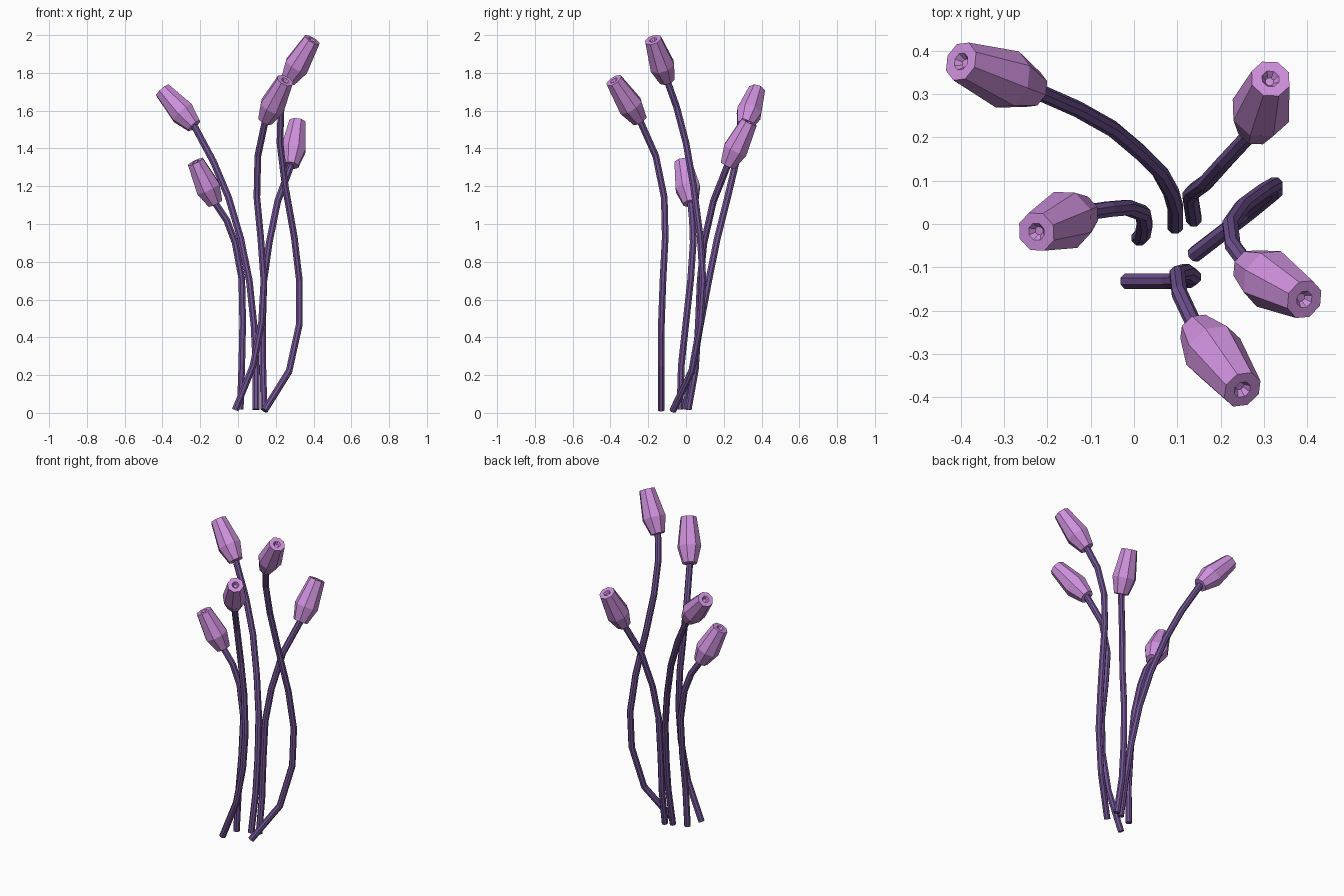
import bpy, bmesh, math
from mathutils import Vector

SIDES = 8
STEM_R = 0.019


def material(name, color):
    m = bpy.data.materials.new(name)
    m.diffuse_color = color
    return m


stem_mat = material("stem_purple", (0.17, 0.09, 0.30, 1))
bud_mat = material("bud_pink", (0.62, 0.28, 0.72, 1))


def loft(name, rings, mat):
    """Skin a list of (centre, direction, radius) rings and cap both ends."""
    bm = bmesh.new()
    loops = []
    for c, d, r in rings:
        q = Vector((0, 0, 1)).rotation_difference(d)
        loops.append([bm.verts.new(c + q @ Vector((
            r * math.cos(2 * math.pi * (i + 0.5) / SIDES),
            r * math.sin(2 * math.pi * (i + 0.5) / SIDES), 0)))
            for i in range(SIDES)])
    for a, b in zip(loops, loops[1:]):
        for i in range(SIDES):
            j = (i + 1) % SIDES
            bm.faces.new((a[i], a[j], b[j], b[i]))
    bm.faces.new(loops[0][::-1])
    bm.faces.new(loops[-1])
    bmesh.ops.recalc_face_normals(bm, faces=bm.faces)
    me = bpy.data.meshes.new(name)
    bm.to_mesh(me)
    bm.free()
    me.materials.append(mat)
    ob = bpy.data.objects.new(name, me)
    bpy.context.collection.objects.link(ob)


def stem(name, pts):
    rings = []
    for i, p in enumerate(pts):
        a, b = pts[max(i - 1, 0)], pts[min(i + 1, len(pts) - 1)]
        rings.append((p, (b - a).normalized(), STEM_R))
    loft(name, rings, stem_mat)


# bud profile: (distance along axis as a fraction, radius), ending in a small hollow
BUD = [(0, 0.043), (0.36, 0.070), (1, 0.047), (1, 0.021), (0.94, 0.010)]


def bud(name, base, tip):
    axis = tip - base
    d = axis.normalized()
    loft(name, [(base + axis * t, d, r) for t, r in BUD], bud_mat)


# each flower: stem path, last point is the bud base; then the bud tip
flowers = [
    # tallest, right
    ([(0.14, -0.07, 0.012), (0.27, 0.03, 0.22), (0.325, 0.075, 0.47), (0.325, 0.09, 0.70),
      (0.298, 0.075, 0.93), (0.25, 0.04, 1.20), (0.222, 0.0, 1.43), (0.228, -0.05, 1.62),
      (0.265, -0.10, 1.76)], (0.393, -0.174, 1.975)),
    # front
    ([(-0.015, -0.132, 0.015), (0.08, -0.132, 0.25), (0.125, -0.13, 0.48), (0.137, -0.122, 0.70),
      (0.12, -0.11, 0.93), (0.10, -0.115, 1.14), (0.105, -0.16, 1.36),
      (0.145, -0.245, 1.55)], (0.25, -0.382, 1.76)),
    # back left
    ([(0.095, -0.005, 0.018), (0.095, 0.04, 0.25), (0.085, 0.075, 0.46), (0.06, 0.12, 0.70),
      (0.015, 0.165, 0.92), (-0.05, 0.22, 1.14), (-0.13, 0.265, 1.33),
      (-0.232, 0.31, 1.52)], (-0.399, 0.375, 1.707)),
    # back right
    ([(0.138, 0.012, 0.018), (0.132, 0.05, 0.23), (0.13, 0.065, 0.46), (0.137, 0.075, 0.70),
      (0.165, 0.095, 0.90), (0.21, 0.145, 1.12), (0.28, 0.22, 1.31)], (0.315, 0.335, 1.54)),
    # lowest, left
    ([(0.012, -0.032, 0.018), (0.02, -0.025, 0.25), (0.025, 0.0, 0.48), (0.02, 0.025, 0.71),
      (-0.015, 0.038, 0.90), (-0.06, 0.034, 1.02), (-0.12, 0.025, 1.11)], (-0.225, -0.018, 1.33)),
]

for n, (path, tip) in enumerate(flowers, 1):
    pts = [Vector(p) for p in path]
    stem(f"stem_{n}", pts)
    bud(f"flower_bud_{n}", pts[-1], Vector(tip))
